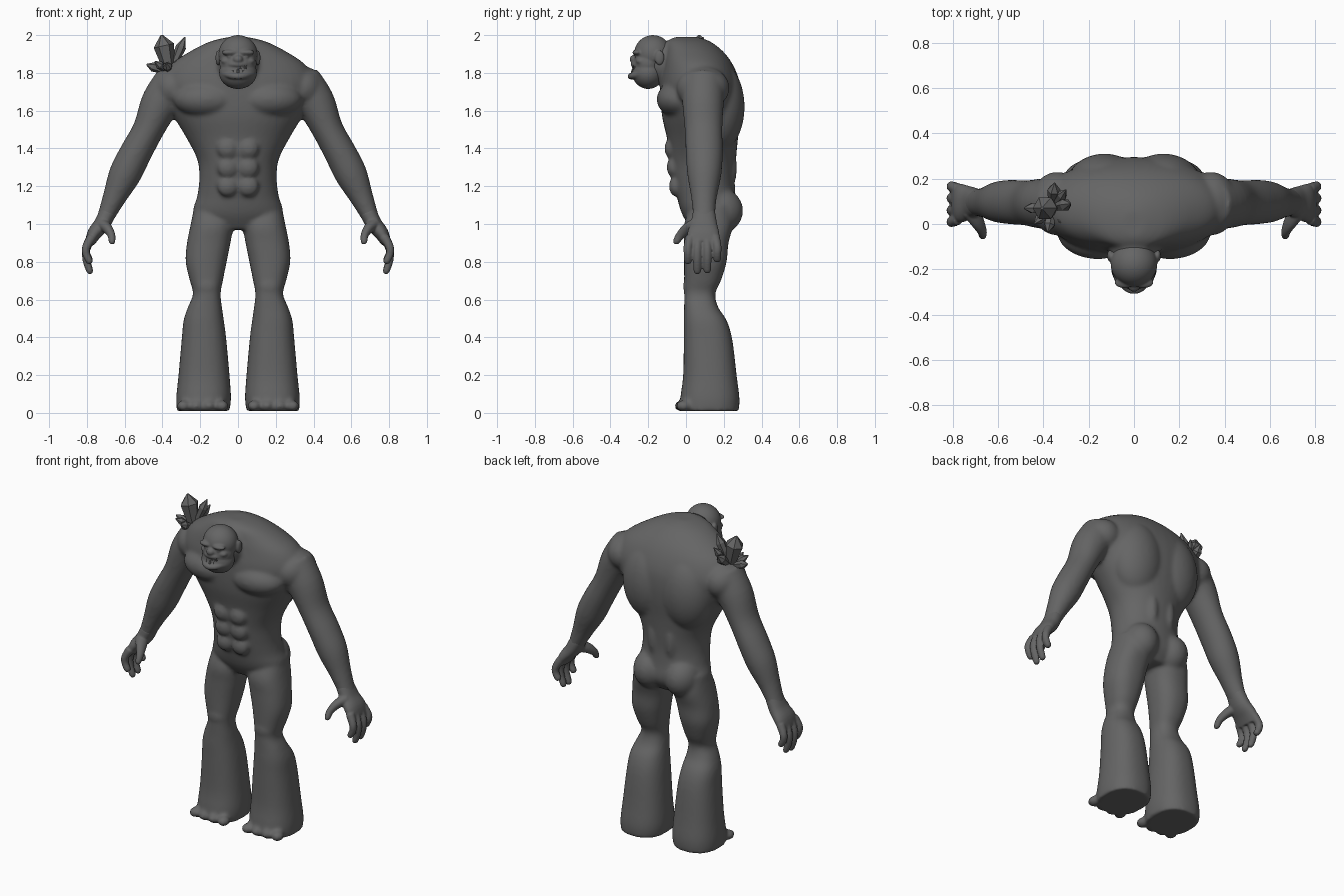
import bpy, bmesh, math
from mathutils import Vector, Matrix

if "Cube" in bpy.data.objects:
    bpy.data.objects.remove(bpy.data.objects["Cube"], do_unlink=True)

stone = bpy.data.materials.new("dark grey hide")
stone.use_nodes = True
grey = (0.13, 0.13, 0.13, 1)
stone.diffuse_color = grey
stone.node_tree.nodes["Principled BSDF"].inputs["Base Color"].default_value = grey


def smooth_path(rows, steps):
    """Catmull-Rom interpolation of rows of numbers."""
    rows = [Vector(r) for r in rows]
    out = []
    for i in range(len(rows) - 1):
        a, b = rows[max(i - 1, 0)], rows[i]
        c, d = rows[i + 1], rows[min(i + 2, len(rows) - 1)]
        for k in range(steps):
            t = k / steps
            out.append(b + (c - a) * (t / 2) + (a * 2 - b * 5 + c * 4 - d) * (t * t / 2)
                       + (b * 3 - a - c * 3 + d) * (t ** 3 / 2))
    return out + [rows[-1]]


def tube(bm, rows, sides=28, steps=4, flat=False, power=1.0):
    """Closed loft; each row is x, y, z, width radius, depth radius."""
    rows = smooth_path(rows, steps)
    rings = []
    for i, row in enumerate(rows):
        centre = Vector(row[:3])
        ahead = Vector(rows[min(i + 1, len(rows) - 1)][:3])
        behind = Vector(rows[max(i - 1, 0)][:3])
        axis = Vector((0, 0, 1)) if flat else (ahead - behind).normalized()
        across = Vector((0, 1, 0)).cross(axis).normalized()
        deep = axis.cross(across)
        ring = []
        for k in range(sides):
            c, s = (f(math.tau * k / sides) for f in (math.cos, math.sin))
            c, s = (math.copysign(abs(v) ** power, v) for v in (c, s))
            ring.append(bm.verts.new(centre + across * c * row[3] + deep * s * row[4]))
        rings.append(ring)
    for low, high in zip(rings, rings[1:]):
        for k in range(sides):
            n = (k + 1) % sides
            bm.faces.new((low[k], low[n], high[n], high[k]))
    bm.faces.new(rings[0][::-1])
    bm.faces.new(rings[-1])


def stack(bm, levels, power):
    """Loft of level rings given as min x, max x, front y, back y, z."""
    tube(bm, [((a + b) / 2, (f + k) / 2, z, abs(b - a) / 2, (k - f) / 2)
              for a, b, f, k, z in levels], sides=40, flat=True, power=power)


def blob(bm, centre, radii):
    bmesh.ops.create_icosphere(bm, subdivisions=4, radius=1,
                               matrix=Matrix.Translation(centre) @ Matrix.Diagonal((*radii, 1)))


def finish(name, bm, voxel=0, relax=0):
    bmesh.ops.recalc_face_normals(bm, faces=bm.faces)
    mesh = bpy.data.meshes.new(name)
    bm.to_mesh(mesh)
    bm.free()
    mesh.materials.append(stone)
    obj = bpy.data.objects.new(name, mesh)
    bpy.context.collection.objects.link(obj)
    if voxel:
        fuse = obj.modifiers.new("fuse", "REMESH")
        fuse.mode = "VOXEL"
        fuse.voxel_size = voxel
        fuse.use_smooth_shade = True
        soften = obj.modifiers.new("soften", "SMOOTH")
        soften.factor = 0.5
        soften.iterations = relax
    return obj


# Torso with broad hunched shoulders
body = bmesh.new()
torso = [(.13, .03, .22, .97), (.235, -.02, .27, 1.05), (.215, -.05, .262, 1.15),
         (.205, -.07, .258, 1.24), (.215, -.085, .265, 1.34), (.27, -.1, .275, 1.45),
         (.335, -.125, .29, 1.56), (.385, -.135, .295, 1.66), (.405, -.135, .285, 1.75),
         (.36, -.12, .25, 1.84), (.26, -.11, .2, 1.91), (.15, -.1, .13, 1.965),
         (.05, -.06, .06, 1.99)]
stack(body, [(-w, w, f, b, z) for w, f, b, z in torso], 0.95)
# Thick neck leaning forward
tube(body, [(0, .08, 1.8, .17, .16), (0, -.06, 1.84, .13, .135), (0, -.17, 1.87, .09, .1)])

leg = [(.04, .23, .03, .24, 1.1), (.025, .25, -.01, .25, 1.0), (.04, .27, -.01, .225, .9),
       (.06, .277, -.01, .215, .8), (.08, .255, -.01, .185, .7), (.092, .238, -.01, .155, .63),
       (.085, .265, -.01, .17, .56), (.075, .288, -.012, .215, .49), (.062, .298, -.012, .245, .39),
       (.045, .315, -.015, .268, .2), (.037, .327, -.03, .283, .08), (.045, .325, -.03, .28, .01)]
arm = [(.33, .09, 1.74, .12, .12), (.41, .09, 1.64, .105, .11), (.475, .093, 1.5, .083, .1),
       (.545, .097, 1.37, .085, .098), (.6, .097, 1.26, .085, .09), (.655, .095, 1.14, .062, .068),
       (.695, .095, 1.05, .047, .06), (.72, .095, 1.0, .04, .065)]
for s in (1, -1):
    stack(body, [(s * a, s * b, f, k, z) for a, b, f, k, z in leg], 0.85)
    tube(body, [(s * x, *rest) for x, *rest in arm])
    # Chest, back, shoulder and buttock muscles
    blob(body, (s * .16, -.03, 1.66), (.18, .125, .1))
    blob(body, (s * .13, .17, 1.62), (.17, .14, .24))
    blob(body, (s * .34, .09, 1.72), (.115, .14, .115))
    blob(body, (s * .11, .18, 1.07), (.105, .122, .12))
    blob(body, (s * .06, .17, 1.3), (.055, .1, .18))
    # Abdominals
    for level in range(3):
        blob(body, (s * .055, -.055 - level * .012, 1.2 + level * .1), (.055, .035, .055))
    # Kneecap
    blob(body, (s * .165, .02, .67), (.06, .035, .06))
    # Toes
    for toe in range(4):
        blob(body, (s * (.085 + toe * .068), -.022 + toe * .003, .037), (.035, .04, .03))
finish("body", body, .011, 8)

# Hands: palm, curled fingers and thumb
for s, side in ((1, "left"), (-1, "right")):
    hand = bmesh.new()
    tube(hand, [(s * .685, .095, 1.07, .045, .058), (s * .72, .095, 1.0, .043, .07),
                (s * .76, .092, .95, .038, .085), (s * .785, .09, .9, .026, .085)], power=.9)
    for y, drop in ((.01, .79), (.06, .735), (.113, .74), (.165, .8)):
        bend = .9 - drop
        tube(hand, [(s * .775, .09 + (y - .09) * .85, .93, .026, .026),
                    (s * .803, y, .9 - bend * .2, .022, .023),
                    (s * .803, y, .9 - bend * .55, .02, .022),
                    (s * .785, y, .9 - bend * .9, .018, .02),
                    (s * .78, y, drop, .008, .009)], sides=14)
    tube(hand, [(s * .72, .06, 1.0, .035, .04), (s * .69, .01, .975, .027, .034),
                (s * .67, -.03, .94, .021, .024), (s * .667, -.052, .905, .017, .018),
                (s * .667, -.056, .893, .008, .008)], sides=14)
    finish(side + "_hand", hand, .006, 4)

# Head with heavy jaw, brow, nose and lips
head = bmesh.new()
blob(head, (0, -.175, 1.9), (.103, .1, .1))
blob(head, (0, -.2, 1.8), (.1, .085, .085))
blob(head, (0, -.2, 1.85), (.098, .08, .09))
blob(head, (0, -.275, 1.872), (.026, .024, .022))
for s in (1, -1):
    blob(head, (s * .042, -.258, 1.908), (.045, .025, .016))
    blob(head, (s * .042, -.258, 1.885), (.016, .014, .011))
    blob(head, (s * .06, -.235, 1.862), (.03, .03, .02))
    blob(head, (s * .105, -.14, 1.88), (.014, .026, .04))
for height, reach, thick in ((1.845, -.28, .013), (1.782, -.292, .017)):
    lift = .012 if height > 1.8 else .03
    tube(head, [(x * .075, reach + x * x * .06, height + (lift - .015) * x * x, thick, thick)
                for x in (-1, -.5, 0, .5, 1)], sides=14)
finish("head", head, .006, 3)

# Teeth in the grin
teeth = bmesh.new()
for i in range(-2, 3):
    x = i * .025
    y = -.283 + x * x * 10
    tube(teeth, [(x, y, 1.785, .011, .009), (x, y, 1.805, .01, .008),
                 (x, y, 1.822, .003, .003)], sides=8, steps=1)
    if i < 2:
        tube(teeth, [(x + .012, y + .005, 1.843, .01, .008), (x + .012, y + .005, 1.82, .007, .006)],
             sides=8, steps=1)
finish("teeth", teeth)

# Crystal cluster growing from the right shoulder
crystals = bmesh.new()
root = Vector((-.36, .07, 1.8))
for tip, width in (((-.405, .07, 2.0), .055), ((-.28, .09, 1.99), .028), ((-.485, .07, 1.845), .026),
                   ((-.265, .06, 1.86), .026), ((-.35, .18, 1.9), .03), ((-.38, -.035, 1.85), .026),
                   ((-.3, -.01, 1.86), .022), ((-.44, .0, 1.86), .022), ((-.3, .15, 1.93), .022)):
    tip = Vector(tip)
    shape = ((0, .5), (.72, 1), (1, .12))
    tube(crystals, [(*root.lerp(tip, t), width * r, width * r) for t, r in shape], sides=6, steps=1)
finish("shoulder_crystals", crystals)
